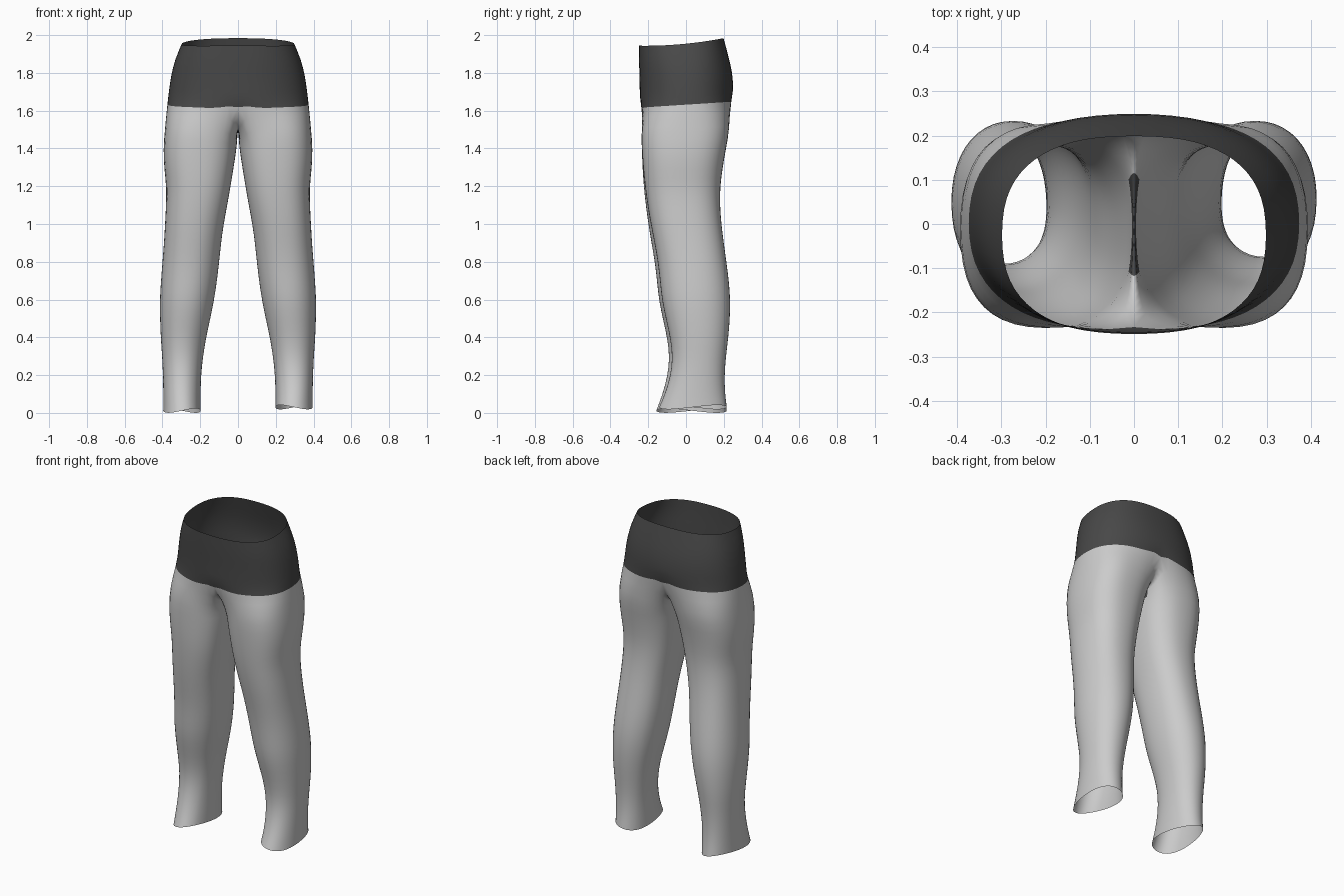
import bpy, bmesh, math
from mathutils import Vector

cube = bpy.data.objects.get("Cube")
if cube:
    bpy.data.objects.remove(cube)


def material(name, value):
    m = bpy.data.materials.new(name)
    m.use_nodes = True
    color = (value, value, value, 1)
    m.diffuse_color = color
    m.node_tree.nodes["Principled BSDF"].inputs["Base Color"].default_value = color
    return m


OUTER, INNER = 16, 10     # segments around the outside and the inside of a leg
LIGHT, DARK = 0, 1

# Hip rings: height, half width, front y, back y, roundness exponent
HIPS = [(1.96, .30, -.25, .20, 2.5), (1.88, .335, -.25, .225, 2.4),
        (1.80, .355, -.247, .245, 2.3), (1.72, .367, -.246, .252, 2.3),
        (1.65, .375, -.245, .25, 2.3)]

# Leg rings: height, inner x, outer x, front y, back y
LEGS = [(1.52, .004, .388, -.24, .235), (1.40, .008, .398, -.236, .212),
        (1.30, .024, .392, -.232, .195), (1.20, .04, .38, -.225, .182),
        (1.10, .058, .383, -.214, .182), (1.00, .077, .388, -.20, .19),
        (.90, .09, .394, -.183, .203), (.80, .10, .402, -.166, .217),
        (.70, .112, .41, -.155, .23), (.60, .127, .416, -.145, .237),
        (.50, .148, .414, -.123, .234), (.40, .17, .41, -.10, .225),
        (.30, .186, .402, -.088, .212), (.20, .196, .398, -.10, .205),
        (.10, .198, .396, -.128, .208), (.02, .197, .397, -.16, .218)]


def rounded(angle, power):
    c, s = math.cos(angle), math.sin(angle)
    return (math.copysign(abs(c) ** (2 / power), c),
            math.copysign(abs(s) ** (2 / power), s))


def hip_ring(index, side):
    """Half ring from the centre back round the side to the centre front."""
    z, width, front, back, power = HIPS[index]
    points = []
    for j in range(OUTER + 1):
        u, v = rounded(math.pi * (.5 - j / OUTER), power)
        y = (front + back) / 2 + v * (back - front) / 2
        lift = .02 * v + (.012 * v * v if index == 0 else 0)
        if index == len(HIPS) - 1:
            lift += .035 * max(0, 1 - u * 3)     # seam peak at the centre
        points.append(Vector((side * u * width, y, z + lift)))
    return points


def crotch_curve():
    """U-shaped seam from the centre front to the centre back."""
    points = []
    for k in range(1, INNER):
        a = math.pi * k / INNER
        points.append(Vector((0, -.215 * math.cos(a), 1.69 - .17 * math.sin(a) ** .6)))
    return points


def leg_ring(row, side):
    z, inner, outer, front, back = row
    if side > 0:                                # the left leg is slightly slimmer
        front += .016 * min(1, max(0, (1.4 - z) * 2))
        z += .02 * max(0, 1 - z * 4)
    power = 2.15 + .45 * max(0, z - .6)
    spread = math.radians(130)
    points = []
    for j in range(OUTER + INNER):
        if j <= OUTER:
            a = spread - 2 * spread * j / OUTER
        else:
            a = -spread - (2 * math.pi - 2 * spread) * (j - OUTER) / INNER
        u, v = rounded(a, power)
        x = (inner + outer) / 2 + u * (outer - inner) / 2
        y = (front + back) / 2 + v * (back - front) / 2
        hem = .012 * math.sin(2 * a) if z < .06 else 0
        # the inside of the thigh hangs below the seam
        drop = .07 * max(0, -u) * max(0, z - 1.4) / .12
        points.append(Vector((side * x, y, z + hem - drop)))
    return points


def bridge(bm, a, b, closed, shade, dark_seam=False):
    n = len(a)
    for j in range(n if closed else n - 1):
        k = (j + 1) % n
        f = bm.faces.new((a[j], a[k], b[k], b[j]))
        f.smooth = True
        seam = dark_seam and j >= OUTER and abs(f.calc_center_median().y) < .13
        f.material_index = DARK if seam else shade


bm = bmesh.new()
for side in (1, -1):
    def add(points):
        return [bm.verts.new(p) for p in points]

    # Waistband and hips
    ring = add(hip_ring(0, side))
    for i in range(1, len(HIPS)):
        lower = add(hip_ring(i, side))
        bridge(bm, ring, lower, False, DARK)
        ring = lower

    # Leg, starting from the hip edge joined to the crotch seam
    ring = ring + add(crotch_curve())
    for i, row in enumerate(LEGS):
        lower = add(leg_ring(row, side))
        bridge(bm, ring, lower, True, LIGHT, i == 0)
        ring = lower

# Join the halves along the centre seam
centre = [v for v in bm.verts if abs(v.co.x) < .0005]
bmesh.ops.remove_doubles(bm, verts=centre, dist=.0005)
bmesh.ops.recalc_face_normals(bm, faces=bm.faces)

# Rest the hems on the floor
low = min(v.co.z for v in bm.verts)
bmesh.ops.translate(bm, verts=bm.verts, vec=(0, 0, -low))

mesh = bpy.data.meshes.new("trousers")
bm.to_mesh(mesh)
bm.free()
mesh.materials.append(material("light grey cloth", .6))
mesh.materials.append(material("dark grey cloth", .065))
trousers = bpy.data.objects.new("trousers", mesh)
bpy.context.collection.objects.link(trousers)
smooth = trousers.modifiers.new("smooth", "SUBSURF")
smooth.levels = smooth.render_levels = 1
